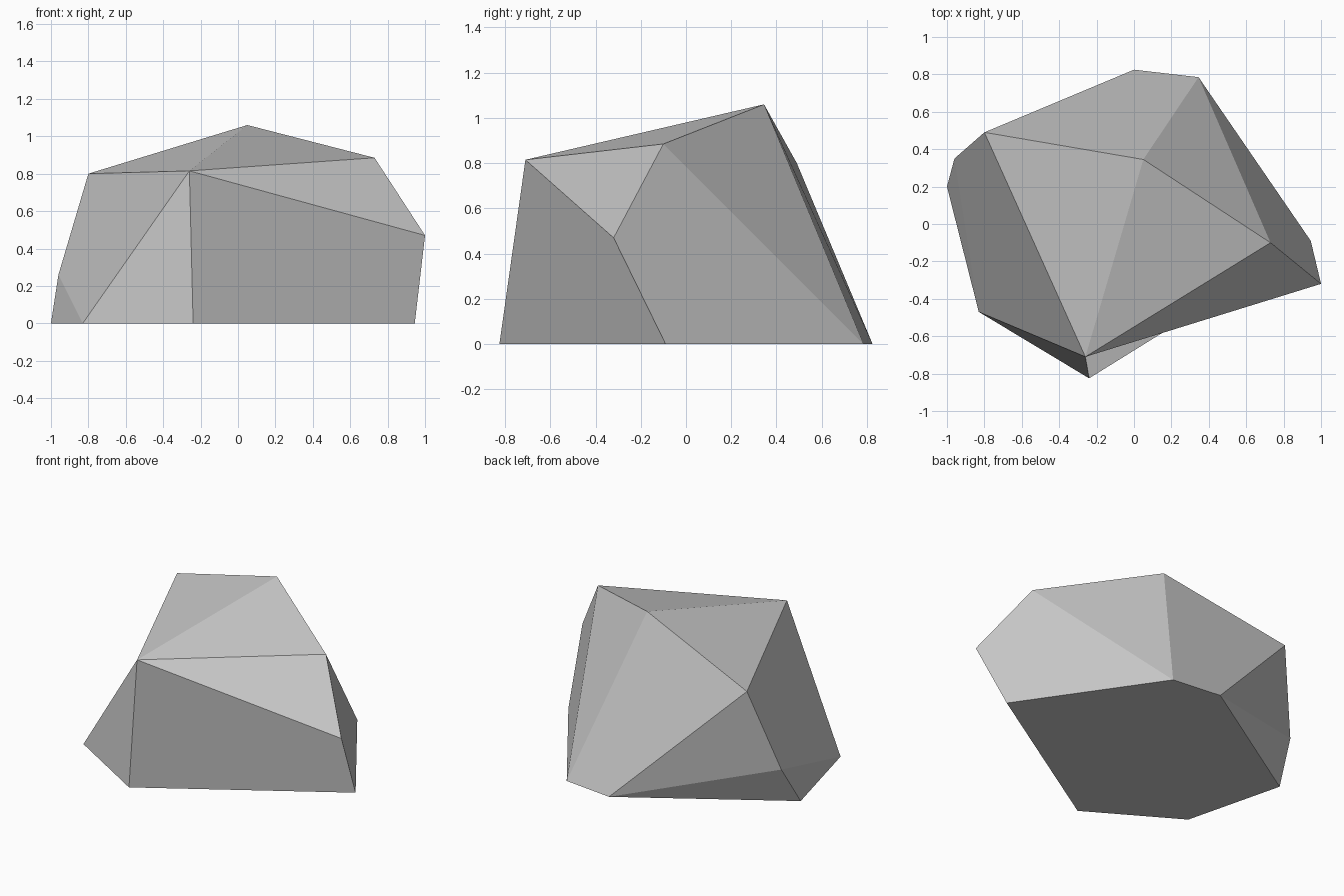
import bpy
import bmesh

if "Cube" in bpy.data.objects:
    bpy.data.objects.remove(bpy.data.objects["Cube"])

# Flat grey stone colour
stone = bpy.data.materials.new("stone_grey")
stone.diffuse_color = (0.58, 0.58, 0.58, 1)
stone.use_nodes = True
stone.node_tree.nodes["Principled BSDF"].inputs["Base Color"].default_value = stone.diffuse_color

# Ground corners of the boulder
ground = {
    "west": (-1, 0.2), "southwest": (-0.83, -0.47), "south": (-0.24, -0.825),
    "east": (0.945, -0.09), "northeast": (0.345, 0.785), "north": (0, 0.825),
}
# Upper corners
upper = {
    "front": (-0.26, -0.71, 0.815), "left": (-0.8, 0.49, 0.8),
    "peak": (0.05, 0.345, 1.06), "right": (0.73, -0.1, 0.885),
    "overhang": (1, -0.32, 0.47), "chip": (-0.96, 0.35, 0.26),
}
# Facets: top, front, right, back, left, then the underside
facets = [
    "front peak left", "front right peak", "front overhang right",
    "front south east overhang", "front southwest south",
    "right overhang east northeast", "right northeast peak",
    "peak northeast north left", "left north chip", "chip north west",
    "front left chip southwest", "chip west southwest",
    "west north northeast east south southwest",
]

# Boulder: flat facets stretched between the corners
bm = bmesh.new()
corner = {n: bm.verts.new((x, y, 0)) for n, (x, y) in ground.items()}
corner.update({n: bm.verts.new(p) for n, p in upper.items()})
for names in facets:
    bm.faces.new([corner[n] for n in names.split()])
bmesh.ops.recalc_face_normals(bm, faces=bm.faces[:])

mesh = bpy.data.meshes.new("boulder")
bm.to_mesh(mesh)
bm.free()
mesh.materials.append(stone)
boulder = bpy.data.objects.new("boulder", mesh)
bpy.context.collection.objects.link(boulder)
